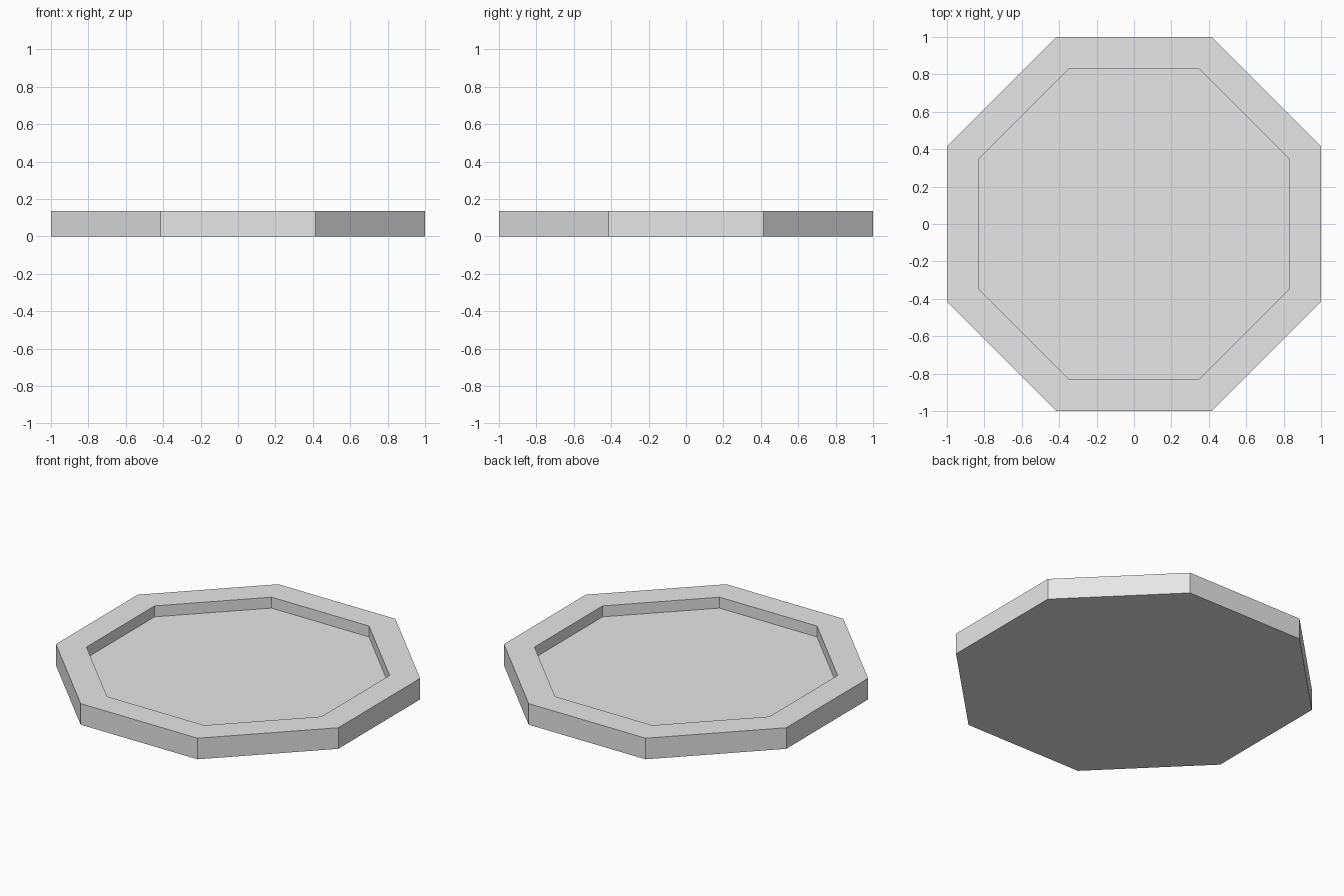
import bpy, bmesh, math

if "Cube" in bpy.data.objects:
    bpy.data.objects.remove(bpy.data.objects["Cube"])

SIDES = 8
RIM_HEIGHT = 0.135
FLOOR_HEIGHT = 0.065
OUTER = 1.0    # centre to flat side
INNER = 0.832

grey = bpy.data.materials.new("light_grey")
grey.diffuse_color = (0.8, 0.8, 0.8, 1)
grey.use_nodes = True
grey.node_tree.nodes["Principled BSDF"].inputs["Base Color"].default_value = grey.diffuse_color


def ring(bm, apothem, z):
    """Octagon of vertices with flat sides facing the axes."""
    r = apothem / math.cos(math.pi / SIDES)
    angles = [(i + 0.5) * math.tau / SIDES for i in range(SIDES)]
    return [bm.verts.new((r * math.cos(a), r * math.sin(a), z)) for a in angles]


# Octagonal tray: underside, outer wall, rim, inner wall, sunken floor
bm = bmesh.new()
rings = [ring(bm, OUTER, 0), ring(bm, OUTER, RIM_HEIGHT),
         ring(bm, INNER, RIM_HEIGHT), ring(bm, INNER, FLOOR_HEIGHT)]
bm.faces.new(rings[0][::-1])
for lower, upper in zip(rings, rings[1:]):
    for i in range(SIDES):
        j = (i + 1) % SIDES
        bm.faces.new((lower[i], lower[j], upper[j], upper[i]))
bm.faces.new(rings[-1])
bmesh.ops.recalc_face_normals(bm, faces=bm.faces)

mesh = bpy.data.meshes.new("octagonal_tray")
bm.to_mesh(mesh)
bm.free()
mesh.materials.append(grey)
tray = bpy.data.objects.new("octagonal_tray", mesh)
bpy.context.collection.objects.link(tray)
